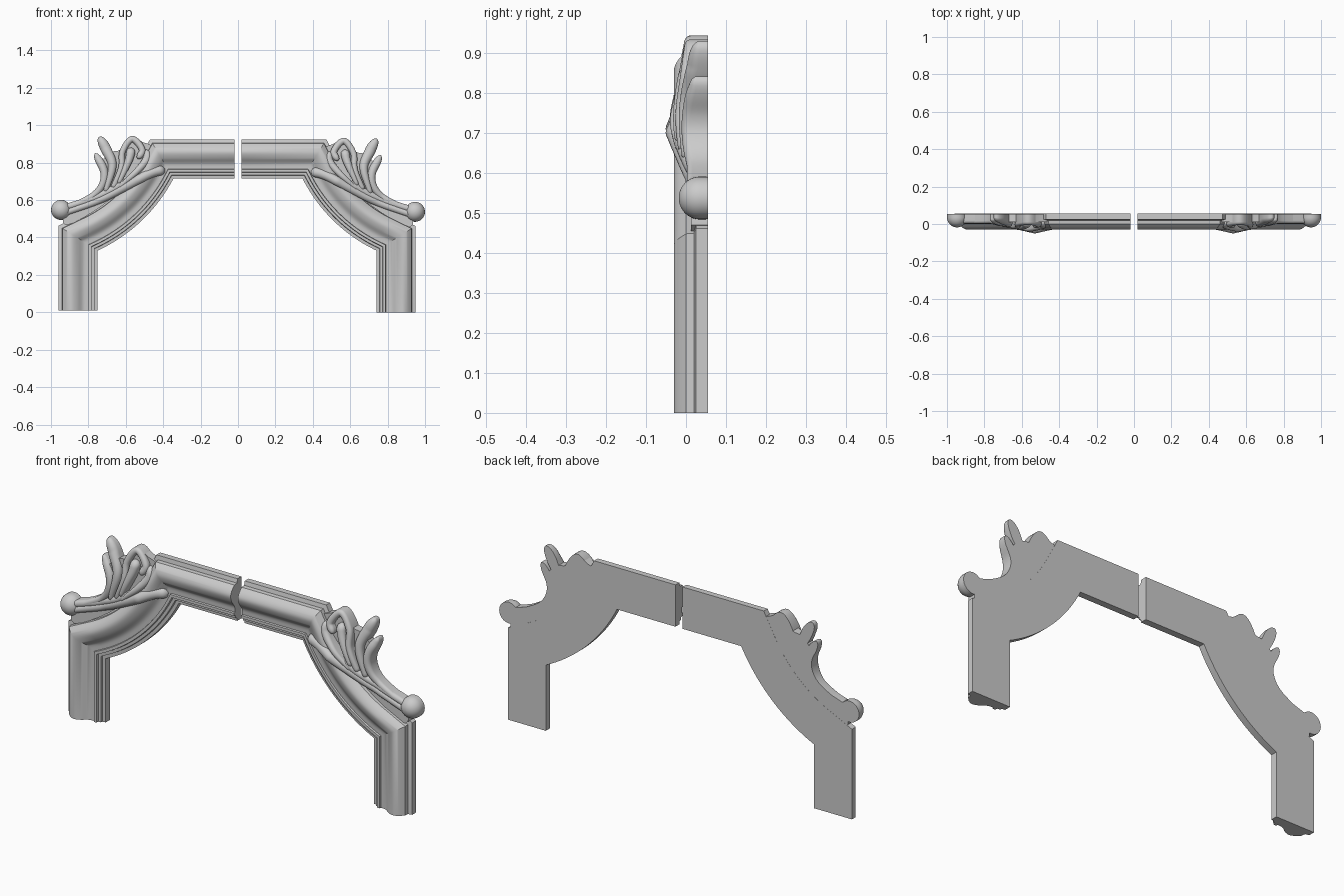
import bpy, bmesh, math
from mathutils import Vector

if "Cube" in bpy.data.objects:
    bpy.data.objects.remove(bpy.data.objects["Cube"])

BACK = 0.055


def skin(name, rings, angle=40):
    # Bridge closed rings of points, cap both ends, smooth by angle
    bm = bmesh.new()
    vs = [[bm.verts.new(p) for p in r] for r in rings]
    n = len(rings[0])
    for a, b in zip(vs, vs[1:]):
        for i in range(n):
            j = (i + 1) % n
            bm.faces.new((a[i], a[j], b[j], b[i]))
    bm.faces.new(vs[0])
    bm.faces.new(vs[-1][::-1])
    bmesh.ops.recalc_face_normals(bm, faces=bm.faces)
    me = bpy.data.meshes.new(name)
    bm.to_mesh(me)
    bm.free()
    ob = bpy.data.objects.new(name, me)
    bpy.context.collection.objects.link(ob)
    bpy.ops.object.select_all(action='DESELECT')
    ob.select_set(True)
    bpy.context.view_layer.objects.active = ob
    bpy.ops.object.shade_smooth_by_angle(angle=math.radians(angle))


def spline(pts, steps, closed=False):
    # Catmull-Rom curve through 2D points
    P = [Vector(p) for p in pts]
    n = len(P)
    out = []
    for i in range(n if closed else n - 1):
        b, c = P[i], P[(i + 1) % n]
        a = P[i - 1] if closed or i else b * 2 - c
        d = P[(i + 2) % n] if closed or i + 2 < n else c * 2 - b
        for s in range(steps):
            t = s / steps
            out.append(0.5 * (2 * b + (c - a) * t + (2 * a - 5 * b + 4 * c - d) * t * t
                              + (3 * b - a - 3 * c + d) * t ** 3))
    return out if closed else out + [P[-1]]


# Moulding cross-section: (distance in from the outer edge, y)
OGEE = [(0.022, 0.0), (0.045, -0.021), (0.07, -0.03), (0.1, -0.02), (0.13, 0.001), (0.16, 0.005)]
PROFILE = ([(0, BACK), (0, 0.025), (0.02, 0.02)] + [tuple(p) for p in spline(OGEE, 4)]
           + [(0.162, -0.004), (0.176, -0.004), (0.178, 0.009), (0.192, 0.01),
              (0.194, 0.021), (0.21, 0.022), (0.21, BACK)])


def moulding(name, side, leg_x, bottom):
    # Inner-edge path: leg, bowed corner, top rail
    a, b = Vector((leg_x, 0.33)), Vector((0.345, 0.715))
    chord = b - a
    half = 2 * math.atan(0.092 / chord.length)
    R = chord.length / 2 / math.sin(half)
    up = Vector((chord.y, -chord.x)).normalized()
    c = (a + b) / 2 + up * R * math.cos(half)
    t0, t1 = (math.atan2(p.y - c.y, p.x - c.x) % (2 * math.pi) for p in (a, b))
    arc = []
    for i in range(29):
        t = t0 + (t1 - t0) * i / 28
        arc.append(c + R * Vector((math.cos(t), math.sin(t))))
    path = [Vector((leg_x, bottom))] + arc + [Vector((0.02, 0.715))]
    norm = [Vector((q.y - p.y, p.x - q.x)).normalized() for p, q in zip(path, path[1:])]
    rings = []
    for i, p in enumerate(path):
        n0, n1 = norm[max(i - 1, 0)], norm[min(i, len(norm) - 1)]
        m = (n0 + n1) / (1 + n0.dot(n1))      # mitre offset
        rings.append([(side * (p + m * (0.21 - d)).x, y, (p + m * (0.21 - d)).y)
                      for d, y in PROFILE])
    skin(name, rings, 28)


def strand(name, side, dz, head, tail, tip, lift, pts):
    # Domed leaf strand; relief is highest near the crossing of the leaves
    S = spline(pts, 12)
    run = [0]
    for p, q in zip(S, S[1:]):
        run.append(run[-1] + (q - p).length)
    rings = []
    for i, p in enumerate(S):
        t = (S[min(i + 1, len(S) - 1)] - S[max(i - 1, 0)]).normalized()
        w = head + (tail - head) * run[i] / run[-1]
        s = min(1, run[i] / tip, (run[-1] - run[i]) / tail)
        f = max(0.08, math.sqrt(1 - (1 - s) ** 2))
        yf = min(0.002, -0.048 + 0.2 * (p - Vector((0.53, 0.7))).length) - lift
        yb = yf + 0.95 * w
        ring = [(w * f * math.cos(math.pi * k / 12), yb - (yb - yf) * f * math.sin(math.pi * k / 12))
                for k in range(13)]
        ring = [(w * f, 0.0545)] + ring + [(-w * f, 0.0545)]
        rings.append([(side * (p.x - t.y * o), y, p.y + t.x * o + dz) for o, y in ring])
    skin(name, rings, 50)


# Each strand: head width, tail width, tip length, lift, centre line (x, z)
STRANDS = {
    "scroll_stem": (.027, .016, .03, .003, [(.39, .754), (.47, .732), (.6, .662), (.75, .586), (.96, .51)]),
    "upper_stem": (.02, .017, .05, 0, [(.6, .7), (.66, .652), (.78, .597), (.94, .545)]),
    "edge_leaf": (.024, .014, .07, 0, [(.764, .84), (.718, .75), (.722, .68), (.77, .618), (.88, .56)]),
    "tall_leaf": (.034, .012, .09, 0, [(.742, .928), (.705, .86), (.672, .77), (.71, .63)]),
    "lobe_rim": (.018, .015, .03, 0, [(.535, .81), (.513, .86), (.566, .916), (.617, .85), (.625, .76),
                                      (.67, .65)]),
    "lobe_rib": (.026, .01, .03, .002, [(.569, .87), (.585, .8), (.64, .675)]),
    "side_leaf": (.024, .01, .04, 0, [(.495, .86), (.488, .81), (.545, .74), (.64, .655)]),
}
PLATE = [(.45, .85), (.51, .9), (.565, .922), (.625, .86), (.68, .845), (.73, .79),
         (.724, .71), (.765, .637), (.92, .535), (.92, .455), (.77, .53), (.62, .65)]

for label, side, leg_x, bottom in (("right", 1, 0.74, 0.0), ("left", -1, 0.75, 0.01)):
    moulding(label + "_frame_moulding", side, leg_x, bottom)

    # Plate behind the foliage
    outline = spline(PLATE, 3, True)
    skin(label + "_ornament_plate",
         [[(side * p.x, y, p.y + bottom) for p in outline] for y in (0.0545, 0.012)])

    # Foliage strands
    for part, spec in STRANDS.items():
        strand(label + "_" + part, side, bottom, *spec)

    # Volute ball: domed front, straight wall to the flat back
    dome = [(0.0545, 0.053)]
    for k in range(11):
        a = k * math.pi / 20
        dome.append((0.035 - 0.053 * math.sin(a), 0.053 * math.cos(a) + 0.0005))
    skin(label + "_volute_ball",
         [[(side * (0.946 + r * math.cos(j * math.pi / 16)), y, 0.537 + bottom + r * math.sin(j * math.pi / 16))
           for j in range(32)] for y, r in dome])
